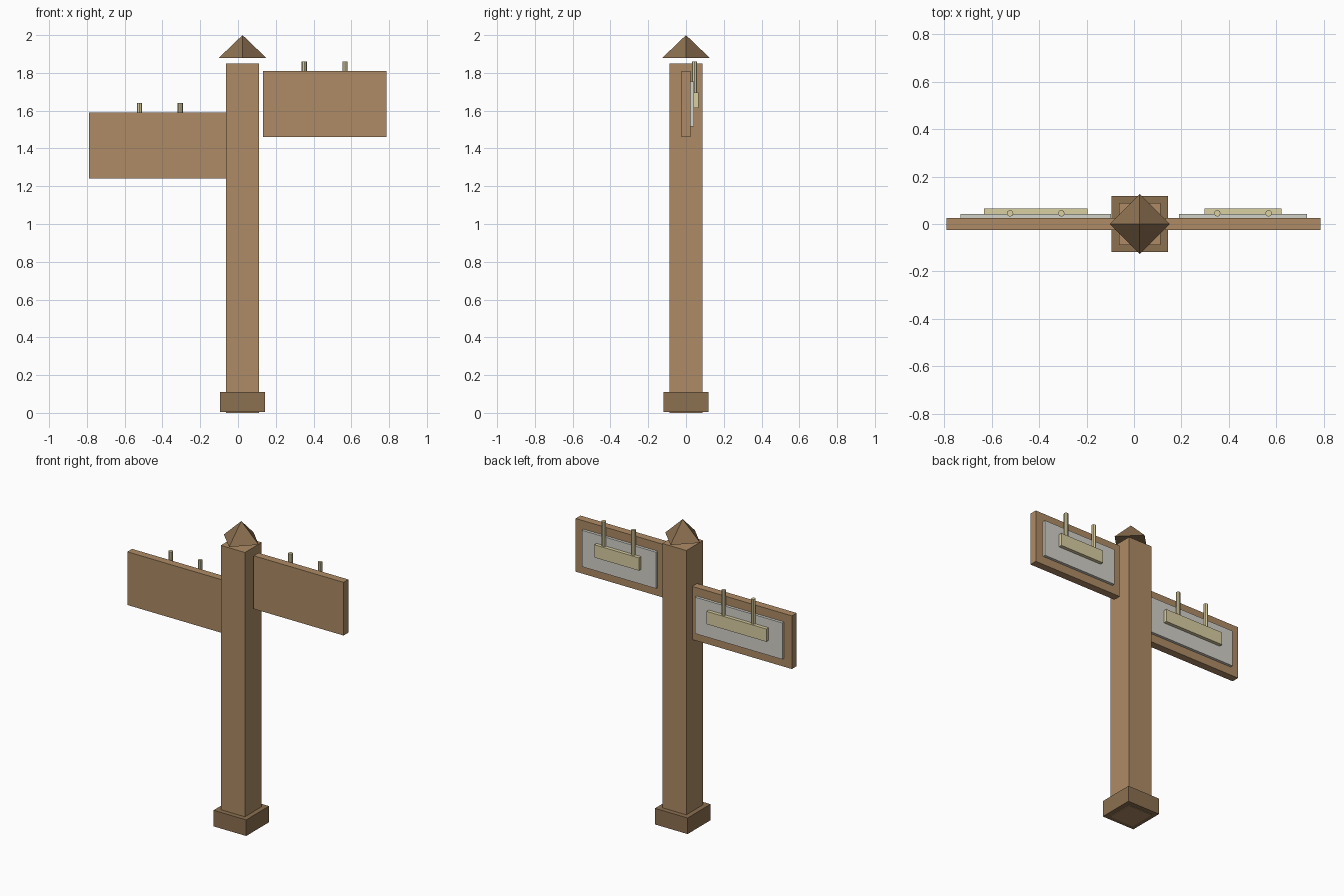
import bpy, math

if "Cube" in bpy.data.objects:
    bpy.data.objects.remove(bpy.data.objects["Cube"])


def material(name, rgb):
    m = bpy.data.materials.new(name)
    m.diffuse_color = (*rgb, 1)
    m.use_nodes = True
    m.node_tree.nodes["Principled BSDF"].inputs["Base Color"].default_value = m.diffuse_color
    return m


wood = material("wood", (0.42, 0.26, 0.13))
dark_wood = material("dark_wood", (0.26, 0.16, 0.08))
panel_grey = material("panel_grey", (0.65, 0.64, 0.58))
brass = material("pale_brass", (0.70, 0.62, 0.36))


def box(name, x, y, z, mat):
    """Box from (min, max) ranges along each axis."""
    mid = [(a + b) / 2 for a, b in (x, y, z)]
    bpy.ops.mesh.primitive_cube_add(size=1, location=mid)
    ob = bpy.context.object
    ob.name = name
    ob.scale = [b - a for a, b in (x, y, z)]
    bpy.ops.object.transform_apply(location=False, rotation=False, scale=True)
    ob.data.materials.append(mat)


POST_X = 0.024

# Post, foot block and diamond-turned pyramid cap
box("post", (POST_X - 0.0875, POST_X + 0.0875), (-0.0875, 0.0875), (0, 1.85), wood)
box("foot_block", (POST_X - 0.119, POST_X + 0.119), (-0.119, 0.119), (0.004, 0.11), dark_wood)
bpy.ops.mesh.primitive_cone_add(vertices=4, radius1=0.127, radius2=0, depth=0.122,
                                location=(POST_X, 0, 1.939))
cap = bpy.context.object
cap.name = "post_cap"
cap.data.materials.append(dark_wood)


def sign(side, cx, cz, half):
    # Board with a backing panel and a mounting bar on its rear
    box(side + "_board", (cx - half, cx + half), (-0.025, 0.025), (cz - 0.175, cz + 0.175), wood)
    box(side + "_back_panel", (cx - half + 0.057, cx + half - 0.057), (0.02, 0.043),
        (cz - 0.12, cz + 0.12), panel_grey)
    bar = half * 0.58 if side == "left" else half * 0.495
    box(side + "_mount_bar", (cx - bar, cx + bar), (0.035, 0.066), (cz - 0.022, cz + 0.062), brass)
    # Two pegs rising above the board
    for i, dx in enumerate((-0.108, 0.108)):
        bpy.ops.mesh.primitive_cylinder_add(vertices=8, radius=0.014, depth=0.2,
                                            location=(cx + dx, 0.045, cz + 0.125))
        peg = bpy.context.object
        peg.name = f"{side}_peg_{i + 1}"
        peg.data.materials.append(brass)


sign("left", -0.414, 1.415, 0.375)
sign("right", 0.459, 1.635, 0.327)
